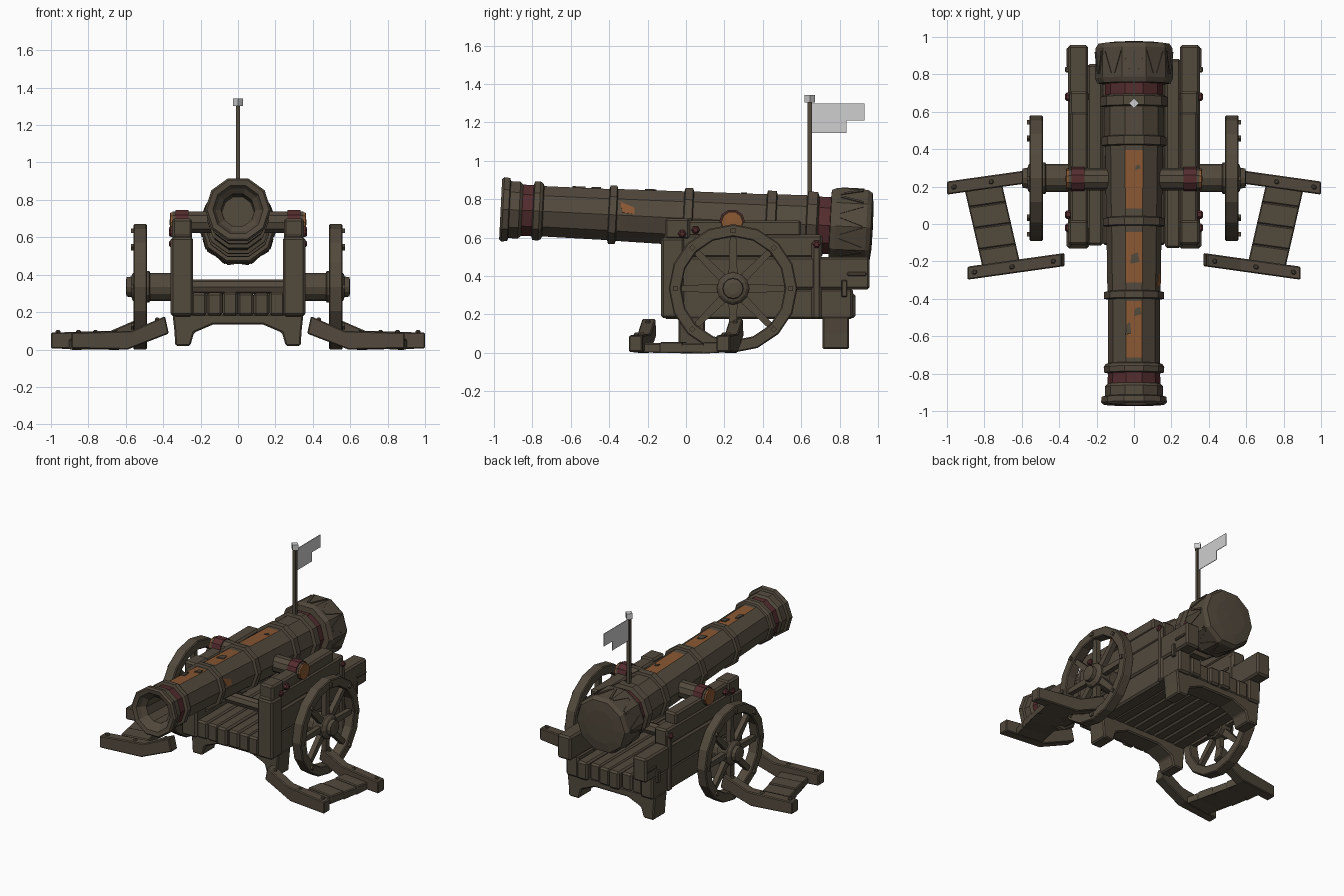
import bpy, bmesh, math, random
from mathutils import Matrix, Vector

if "Cube" in bpy.data.objects:
    bpy.data.objects.remove(bpy.data.objects["Cube"])

random.seed(4)


def material(name, rgb):
    m = bpy.data.materials.new(name)
    m.diffuse_color = (*rgb, 1)
    m.use_nodes = True
    m.node_tree.nodes["Principled BSDF"].inputs["Base Color"].default_value = m.diffuse_color
    return m


BROWN = material("dark_brown", (0.085, 0.067, 0.046))
ORANGE = material("rust_orange", (0.25, 0.095, 0.032))
RED = material("dark_red", (0.088, 0.025, 0.027))
PALE = material("pale_grey", (0.62, 0.62, 0.62))


def make(name, bm, mats=(BROWN,), bevel=0.0, mirror=False):
    bmesh.ops.remove_doubles(bm, verts=bm.verts, dist=1e-5)
    bmesh.ops.recalc_face_normals(bm, faces=bm.faces)
    me = bpy.data.meshes.new(name)
    bm.to_mesh(me)
    bm.free()
    ob = bpy.data.objects.new(name, me)
    bpy.context.collection.objects.link(ob)
    for m in mats:
        me.materials.append(m)
    if bevel:
        b = ob.modifiers.new("worn_edges", 'BEVEL')
        b.width, b.segments, b.limit_method = bevel, 1, 'ANGLE'
    if mirror:
        ob.modifiers.new("mirror", 'MIRROR').use_axis = (True, False, False)
    return ob


def prism(bm, pts, axis, a, b):
    """Outline extruded along an axis from a to b."""
    def put(p, t):
        return {'x': (t, p[0], p[1]), 'y': (p[0], t, p[1]), 'z': (p[0], p[1], t)}[axis]
    lo = [bm.verts.new(put(p, a)) for p in pts]
    hi = [bm.verts.new(put(p, b)) for p in pts]
    n = len(pts)
    bm.faces.new(lo)
    bm.faces.new(hi[::-1])
    for i in range(n):
        bm.faces.new((lo[i], hi[i], hi[(i + 1) % n], lo[(i + 1) % n]))
    return lo + hi


def box(bm, x, y, z):
    return prism(bm, [(x[0], y[0]), (x[1], y[0]), (x[1], y[1]), (x[0], y[1])], 'z', *z)


def lathe(bm, prof, n, mat, closed=False):
    """Spin (radius, along) points around local y."""
    rings = []
    for r, t in prof:
        rings.append([bm.verts.new(mat @ Vector((r * math.cos(2 * math.pi * i / n), t,
                                                 r * math.sin(2 * math.pi * i / n)))) for i in range(n)])
    for k in range(len(rings) - (0 if closed else 1)):
        p, q = rings[k], rings[(k + 1) % len(rings)]
        for i in range(n):
            j = (i + 1) % n
            bm.faces.new((p[i], q[i], q[j], p[j]))


def along_x(y, z):
    return Matrix.Translation((0, y, z)) @ Matrix.Rotation(-math.pi / 2, 4, 'Z')


# barrel: ten-sided, slightly raised at the muzzle
TILT = Matrix.Translation((0, 0, 0.70)) @ Matrix.Rotation(-0.05, 4, 'X')
profile = [(0, -.70), (.085, -.70), (.09, -.91), (.12, -.935), (.135, -.962), (.165, -.967), (.176, -.955),
           (.173, -.925), (.156, -.92), (.156, -.87), (.141, -.855), (.14, -.80), (.16, -.795), (.162, -.765),
           (.152, -.75), (.138, -.745), (.138, -.72), (.14, -.42), (.14, -.405), (.16, -.40), (.16, -.365),
           (.142, -.36), (.143, -.32), (.147, -.05), (.148, -.015), (.167, -.01), (.167, .03), (.15, .035),
           (.15, .075), (.154, .39), (.155, .415), (.175, .42), (.175, .465), (.157, .47), (.16, .625),
           (.181, .63), (.181, .68), (.156, .69), (.156, .75), (.196, .752), (.208, .78), (.206, .94),
           (.19, .965), (.12, .973), (0, .975)]
bm = bmesh.new()
lathe(bm, profile, 10, TILT)
bmesh.ops.remove_doubles(bm, verts=bm.verts, dist=1e-5)
bmesh.ops.recalc_face_normals(bm, faces=bm.faces)
inv = TILT.inverted()
for f in bm.faces:
    c = inv @ f.calc_center_median()
    r = math.hypot(c.x, c.z)
    if r > .12 and (-.853 < c.y < -.80 or .695 < c.y < .745):
        f.material_index = 2
    elif f.normal.z > .97 and any(a < c.y < b for a, b in ((-.71, -.43), (-.31, -.06), (.08, .38))):
        f.material_index = 1
make("barrel", bm, (BROWN, ORANGE, RED))

# raised zigzag carved round the breech
bm = bmesh.new()
for i in range(10):
    rot = TILT @ Matrix.Rotation(2 * math.pi * i / 10, 4, 'Y')
    for s in (-1, 1):
        vs = prism(bm, [(s * .004, .80), (s * .018, .80), (s * .06, .92), (s * .046, .92)], 'z', .185, .202)
        bmesh.ops.transform(bm, matrix=rot, verts=vs)
make("breech_carving", bm)

# rust patches: chips on the strip and one on the side
bm = bmesh.new()
for x0, y0, w, l in ((-.045, -.60, .03, .07), (.0, -.50, .04, .05), (-.02, -.22, .05, .06), (.005, .28, .03, .03)):
    z = .134 + (y0 + .75) * .0125
    vs = prism(bm, [(x0, y0), (x0 + w, y0 + .01), (x0 + w * .8, y0 + l), (x0 + .005, y0 + l * .8)], 'z', z - .005, z + .003)
    bmesh.ops.transform(bm, matrix=TILT, verts=vs)
make("worn_chips", bm)
bm = bmesh.new()
vs = prism(bm, [(-.03, -.35), (.03, -.33), (.035, -.27), (0, -.27)], 'z', .13, .1385)
bmesh.ops.transform(bm, matrix=TILT @ Matrix.Rotation(math.radians(72), 4, 'Y'), verts=vs)
make("side_rust_patch", bm, (ORANGE,))

# trunnions with red straps and rusty ends
bm = bmesh.new()
lathe(bm, [(0, -.35), (.06, -.35), (.06, .35), (0, .35)], 10, along_x(.24, .68))
make("trunnion", bm)
bm = bmesh.new()
lathe(bm, [(.05, .265), (.068, .265), (.068, .335), (.05, .335)], 10, along_x(.24, .68), True)
make("trunnion_strap", bm, (RED,), 0, True)
bm = bmesh.new()
lathe(bm, [(0, .33), (.056, .33), (.056, .362), (0, .366)], 10, along_x(.24, .68))
make("trunnion_end", bm, (ORANGE,), 0, True)

# stepped side cheeks from stacked boards
bm = bmesh.new()
for y0, y1, z0, z1, x1 in ((-.115, .87, .175, .335, .345), (-.12, .957, .33, .50, .352),
                           (-.12, .71, .495, .615, .345), (-.09, .60, .605, .69, .34)):
    box(bm, (.245, x1), (y0, y1), (z0, z1))
box(bm, (.24, .36), (-.13, -.01), (.18, .60))
box(bm, (.245, .352), (-.11, .02), (.59, .70))
box(bm, (.24, .358), (.655, .705), (.175, .585))
make("carriage_cheek", bm, bevel=.012, mirror=True)

# bolts and latch on the cheeks
bm = bmesh.new()
for y, z in ((-.02, .62), (.68, .565), (.05, .64)):
    lathe(bm, [(.022, .33), (.022, .36), (.012, .37), (0, .37)], 6, along_x(y, z))
make("cheek_red_bolt", bm, (RED,), 0, True)
bm = bmesh.new()
box(bm, (.345, .368), (.81, .84), (.29, .38))
box(bm, (.345, .362), (.84, .94), (.40, .42))
make("cheek_latch", bm, bevel=.005, mirror=True)

# floor planks
bm = bmesh.new()
for i in range(6):
    x = -.25 + i * .0833
    box(bm, (x, x + .0833), (-.11 - random.uniform(0, .02), .87 + random.uniform(-.02, .02)),
        (.18, .30 + random.uniform(0, .01)))
make("floor_planks", bm, bevel=.012)

# arched cross feet
half = [(.35, .19), (.34, .10), (.335, .02), (.255, .02), (.235, .09), (.13, .135)]
arch = half + [(-x, z) for x, z in half[::-1]]
for name, y0, y1 in (("front_foot", -.04, .10), ("rear_foot", .71, .85)):
    bm = bmesh.new()
    prism(bm, arch, 'y', y0, y1)
    make(name, bm, bevel=.008)

# wheels
WY, WZ = .245, .335
AX = along_x(WY, WZ)
bm = bmesh.new()
lathe(bm, [(.27, .487), (.335, .487), (.335, .56), (.27, .56)], 16, AX, True)
make("wheel_rim", bm, bevel=.006, mirror=True)
bm = bmesh.new()
for i in range(8):
    rot = Matrix.Translation((0, WY, WZ)) @ Matrix.Rotation(math.pi / 4 * i, 4, 'X')
    vs = prism(bm, [(-.024, .05), (.024, .05), (.016, .28), (-.016, .28)], 'x', .505, .54)
    vs += box(bm, (.55, .572), (-.012, .012), (.288, .312))
    bmesh.ops.transform(bm, matrix=rot, verts=vs)
make("wheel_spokes", bm, mirror=True)
bm = bmesh.new()
lathe(bm, [(0, .33), (.075, .33), (.075, .47), (.085, .475), (.085, .55), (.07, .565), (.055, .57),
           (.052, .595), (.03, .60), (0, .60)], 12, AX)
make("wheel_hub", bm, mirror=True)
bm = bmesh.new()
lathe(bm, [(0, -.58), (.04, -.58), (.04, .58), (0, .58)], 8, AX)
make("axle", bm)

# ground skids: two bent bars carrying cross boards
bar = [(0, .085), (.02, .178), (.2, .10), (.52, .09), (.52, .005), (.22, .0)]
for name, x0, y0 in (("front_skid_bar", .37, -.19), ("rear_skid_bar", .48, .265)):
    bm = bmesh.new()
    prism(bm, [(x0 + x, z) for x, z in bar], 'y', y0 - .035, y0 + .035)
    for px in (.05, .27, .47):
        z = .15 if px < .1 else .085
        box(bm, (x0 + px, x0 + px + .025), (y0 - .012, y0 + .012), (z, z + .02))
    for v in bm.verts:
        v.co.y -= .14 * (v.co.x - x0)
    make(name, bm, bevel=.006, mirror=True)
bm = bmesh.new()
for i in range(4):
    y0, y1 = -.235 + i * .113, -.235 + (i + 1) * .113
    quad = [(.76 + .23 * y0 + s * .10, y - .14 * s * .10) for s, y in ((-1, y0), (1, y0))]
    quad += [(.76 + .23 * y1 + s * .10, y - .14 * s * .10) for s, y in ((1, y1), (-1, y1))]
    prism(bm, [(x, y) for x, y in quad], 'z', .003, .05 + .006 * (i % 2))
make("skid_boards", bm, bevel=.006, mirror=True)

# flag pole, finial and stepped flag
bm = bmesh.new()
box(bm, (-.011, .011), (.634, .656), (.80, 1.31))
make("flag_pole", bm)
bm = bmesh.new()
prism(bm, [(-.027, .645), (0, .618), (.027, .645), (0, .672)], 'z', 1.303, 1.343)
make("pole_finial", bm, (PALE,))
bm = bmesh.new()
prism(bm, [(.655, 1.30), (.93, 1.30), (.93, 1.21), (.835, 1.21), (.835, 1.145), (.655, 1.145)], 'x', -.002, .002)
make("flag", bm, (PALE,))
